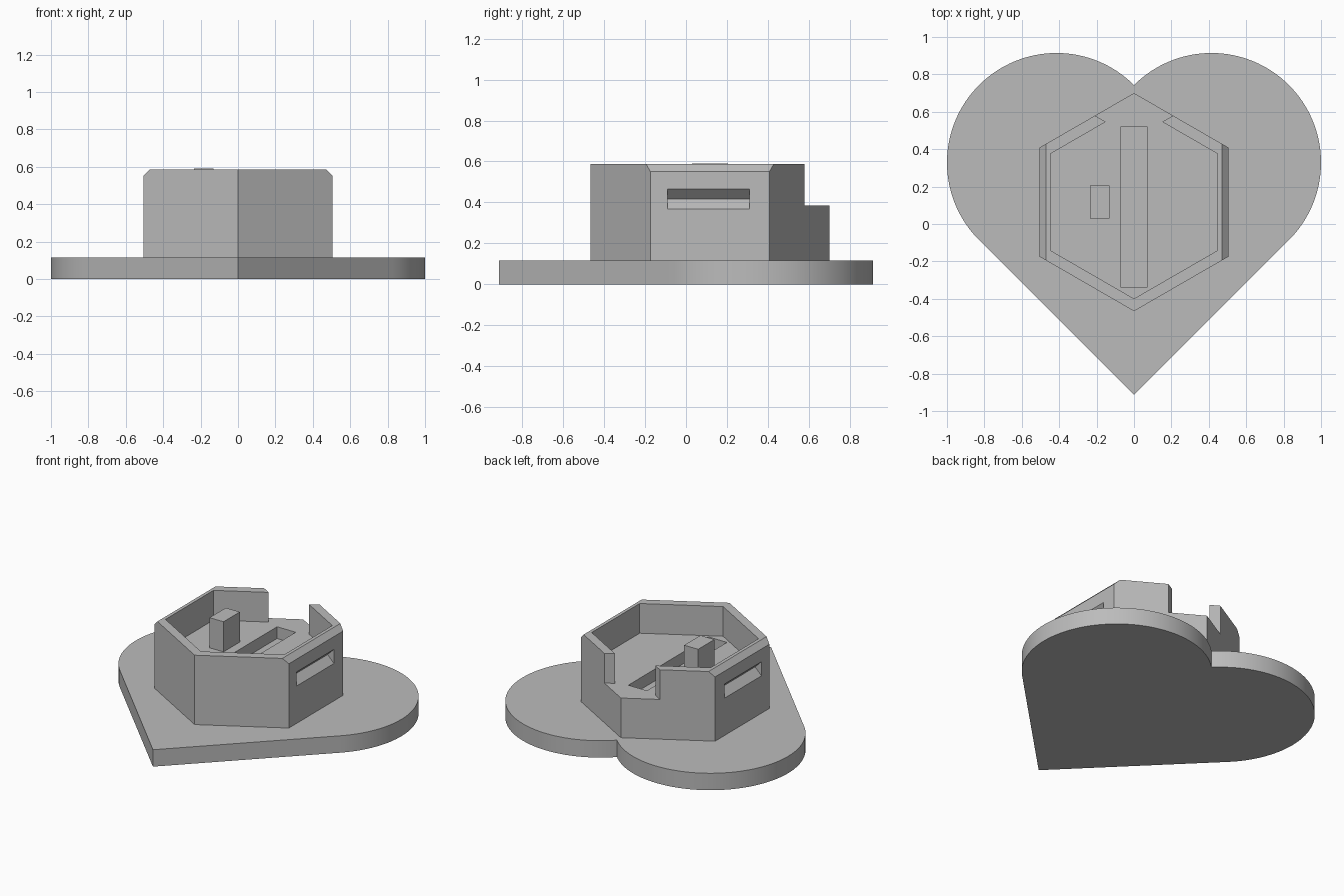
import bpy, bmesh
from math import cos, sin, radians, sqrt

cube = bpy.data.objects.get("Cube")
if cube:
    bpy.data.objects.remove(cube, do_unlink=True)

grey = bpy.data.materials.new("plain grey")
grey.use_nodes = True
grey.diffuse_color = (0.5, 0.5, 0.5, 1)
grey.node_tree.nodes["Principled BSDF"].inputs["Base Color"].default_value = (0.5, 0.5, 0.5, 1)


def prism(name, outline, lo, hi, axis="z"):
    """Extrude an outline along z (points are x, y) or along y (points are x, z)."""
    bm = bmesh.new()

    def place(p, h):
        return (p[0], p[1], h) if axis == "z" else (p[0], h, p[1])
    low = [bm.verts.new(place(p, lo)) for p in outline]
    high = [bm.verts.new(place(p, hi)) for p in outline]
    bm.faces.new(low)
    bm.faces.new(high)
    n = len(outline)
    for i in range(n):
        j = (i + 1) % n
        bm.faces.new((low[i], low[j], high[j], high[i]))
    bmesh.ops.recalc_face_normals(bm, faces=bm.faces)
    mesh = bpy.data.meshes.new(name)
    bm.to_mesh(mesh)
    bm.free()
    mesh.materials.append(grey)
    obj = bpy.data.objects.new(name, mesh)
    bpy.context.collection.objects.link(obj)
    return obj


def box(x0, x1, y0, y1):
    return [(x0, y0), (x1, y0), (x1, y1), (x0, y1)]


def hexagon(apothem, cy):
    r = apothem * 2 / sqrt(3)
    return [(r * sin(radians(60 * i)), cy + r * cos(radians(60 * i))) for i in range(6)]


def cut(target, cutters):
    """Subtract the cutters one by one, then discard them."""
    for c in cutters:
        c.hide_render = True
        mod = target.modifiers.new("cut", "BOOLEAN")
        mod.operation = "DIFFERENCE"
        mod.solver = "EXACT"
        mod.object = c
    bpy.context.view_layer.update()
    graph = bpy.context.evaluated_depsgraph_get()
    mesh = bpy.data.meshes.new_from_object(target.evaluated_get(graph))
    target.modifiers.clear()
    target.data = mesh
    for c in cutters:
        bpy.data.objects.remove(c, do_unlink=True)


BASE_TOP, FLOOR, RIM = 0.115, 0.385, 0.587
SIDE, INNER, HEX_Y = 0.505, 0.447, 0.117

# Heart base: two half circles on the upper sides of a tilted square
lobe_r, lobe_x, lobe_y, steps = 0.5858, 0.4142, 0.3284, 64
outline = [(0, -0.9142)]
for side, start in ((1, -45), (-1, 45)):
    for i in range(steps + 1):
        if side < 0 and i == 0:
            continue  # the cleft point is shared
        a = radians(start + 180 * i / steps)
        outline.append((side * lobe_x + lobe_r * cos(a), lobe_y + lobe_r * sin(a)))
heart = prism("heart_base", outline, 0, BASE_TOP)
bpy.ops.object.select_all(action="DESELECT")
heart.select_set(True)
bpy.context.view_layer.objects.active = heart
bpy.ops.object.shade_smooth_by_angle(angle=radians(30))

# Hexagonal housing, embedded slightly in the base
housing = prism("hexagonal_housing", hexagon(SIDE, HEX_Y), 0.08, RIM)
cutters = [
    prism("recess_cutter", hexagon(INNER, HEX_Y), FLOOR, 0.8),
    prism("floor_slot_cutter", box(-0.07, 0.07, -0.34, 0.52), FLOOR - 0.08, 0.5),
    # Rear opening, with ends parallel to the opposite wall
    prism("rear_opening_cutter",
          [(-0.12, 0.528), (0.12, 0.528), (0.30, 0.632), (0.30, 0.9), (-0.30, 0.9), (-0.30, 0.632)],
          FLOOR, 0.8),
]
for s in (-1, 1):
    # Chamfer along the side rim
    cutters.append(prism("chamfer_cutter",
                         [(s * (SIDE - 0.085), RIM + 0.05), (s * (SIDE + 0.05), RIM - 0.085),
                          (s * (SIDE + 0.05), RIM + 0.05)], -0.6, 0.8, "y"))
    # V-shaped grip groove in the side wall
    cutters.append(prism("groove_cutter",
                         [(s * (SIDE - 0.048), 0.417), (s * (SIDE + 0.02), 0.485),
                          (s * (SIDE + 0.02), 0.349)], -0.09, 0.31, "y"))
cut(housing, cutters)

# Upright post on the housing floor
prism("post", box(-0.235, -0.13, 0.03, 0.205), FLOOR - 0.02, 0.59)
